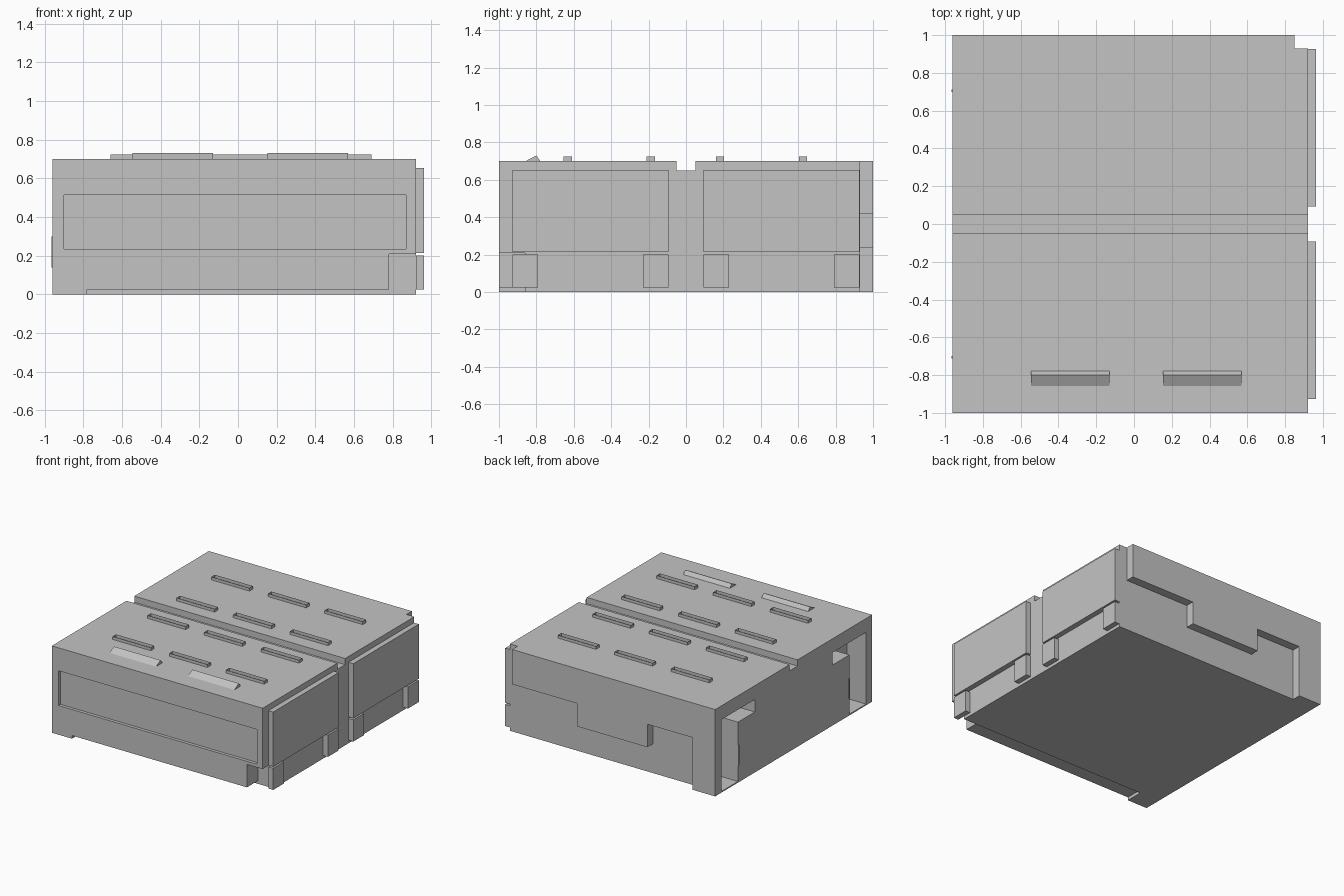
import bpy
import bmesh

cube = bpy.data.objects.get("Cube")
if cube:
    bpy.data.objects.remove(cube, do_unlink=True)

grey = bpy.data.materials.new("plain grey")
grey.use_nodes = True
GREY = (0.55, 0.55, 0.55, 1)
grey.diffuse_color = GREY
grey.node_tree.nodes["Principled BSDF"].inputs["Base Color"].default_value = GREY


def finish(name, bm):
    mesh = bpy.data.meshes.new(name)
    bm.to_mesh(mesh)
    bm.free()
    mesh.materials.append(grey)
    obj = bpy.data.objects.new(name, mesh)
    bpy.context.collection.objects.link(obj)
    return obj


def prism(name, profile, axis, start, end):
    """Extrude a 2D profile along x, y or z from start to end."""
    def place(p, t):
        co = list(p)
        co.insert(axis, t)
        return co
    bm = bmesh.new()
    face = bm.faces.new([bm.verts.new(place(p, start)) for p in profile])
    out = bmesh.ops.extrude_face_region(bm, geom=[face])
    for v in out["geom"]:
        if isinstance(v, bmesh.types.BMVert):
            v.co[axis] = end
    bmesh.ops.recalc_face_normals(bm, faces=bm.faces[:])
    return finish(name, bm)


def box(name, x, y, z):
    return prism(name, [(x[0], y[0]), (x[1], y[0]), (x[1], y[1]), (x[0], y[1])], 2, *z)


# Main body with a groove across the roof
body = prism("body", [(-1, 0), (1, 0), (1, 0.7), (0.05, 0.7), (0.05, 0.65),
                      (-0.05, 0.65), (-0.05, 0.7), (-1, 0.7)], 0, -0.96, 0.92)

# Cutters for the recesses
cutters = [
    box("front_panel_cutter", (-0.9, 0.87), (-1.1, -0.975), (0.235, 0.515)),
    box("front_sill_cutter", (-0.78, 0.85), (-1.1, -0.86), (-0.1, 0.025)),
    box("front_corner_cutter", (0.78, 1.1), (-1.1, -0.86), (-0.1, 0.21)),
    box("back_corner_cutter", (0.85, 1.1), (0.93, 1.1), (-0.1, 0.9)),
    # Stepped recess along the back wall
    prism("back_recess_cutter", [(-0.757, -0.1), (0.9, -0.1), (0.9, 0.42), (0.27, 0.42),
                                 (0.27, 0.235), (-0.355, 0.235), (-0.355, 0.42),
                                 (-0.757, 0.42)], 1, 0.93, 1.1),
]
# L-shaped side openings, mirrored front to back
for s, end in ((-1, "front"), (1, "back")):
    shape = [(0.71, 0.01), (0.922, 0.01), (0.922, 0.588), (0.495, 0.588),
             (0.495, 0.488), (0.71, 0.488)]
    cutters.append(prism(end + "_side_opening_cutter",
                         [(s * y, z) for y, z in shape], 0, -1.1, -0.79))
    box(end + "_side_handle", (-0.966, -0.955), (s * 0.705 - 0.006, s * 0.705 + 0.006),
        (0.14, 0.3))

for cutter in cutters:
    mod = body.modifiers.new(cutter.name, "BOOLEAN")
    mod.operation = "DIFFERENCE"
    mod.solver = "EXACT"
    mod.object = cutter
bpy.context.view_layer.update()
graph = bpy.context.evaluated_depsgraph_get()
cut_mesh = bpy.data.meshes.new_from_object(body.evaluated_get(graph))
body.modifiers.clear()
body.data = cut_mesh
for cutter in cutters:
    bpy.data.objects.remove(cutter, do_unlink=True)

# Side panels and the feet below them
for i, span in enumerate(((-0.927, -0.093), (0.093, 0.927))):
    box(f"side_panel_{i + 1}", (0.92, 0.963), span, (0.213, 0.653))
    for j, y in enumerate((span[0], span[1] - 0.137)):
        box(f"side_foot_{i + 1}_{j + 1}", (0.92, 0.963), (y, y + 0.137), (0.025, 0.2))

# Open upright frames on the roof
for row, y in enumerate((-0.632, -0.188, 0.182, 0.625)):
    for col, x in enumerate((-0.49, 0.015, 0.52)):
        frame = box(f"roof_frame_{row + 1}_{col + 1}", (x - 0.17, x + 0.17),
                    (y - 0.022, y + 0.022), (0.7, 0.724))
        bm = bmesh.new()
        bm.from_mesh(frame.data)
        caps = [f for f in bm.faces if abs(f.normal.z) > 0.9]
        bmesh.ops.delete(bm, geom=caps, context="FACES_ONLY")
        bm.to_mesh(frame.data)
        bm.free()

# Sloped roof wedges near the front
for side, x in (("right", -0.545), ("left", 0.153)):
    prism(side + "_roof_wedge", [(-0.86, 0.699), (-0.777, 0.699), (-0.8, 0.73)],
          0, x, x + 0.415)
